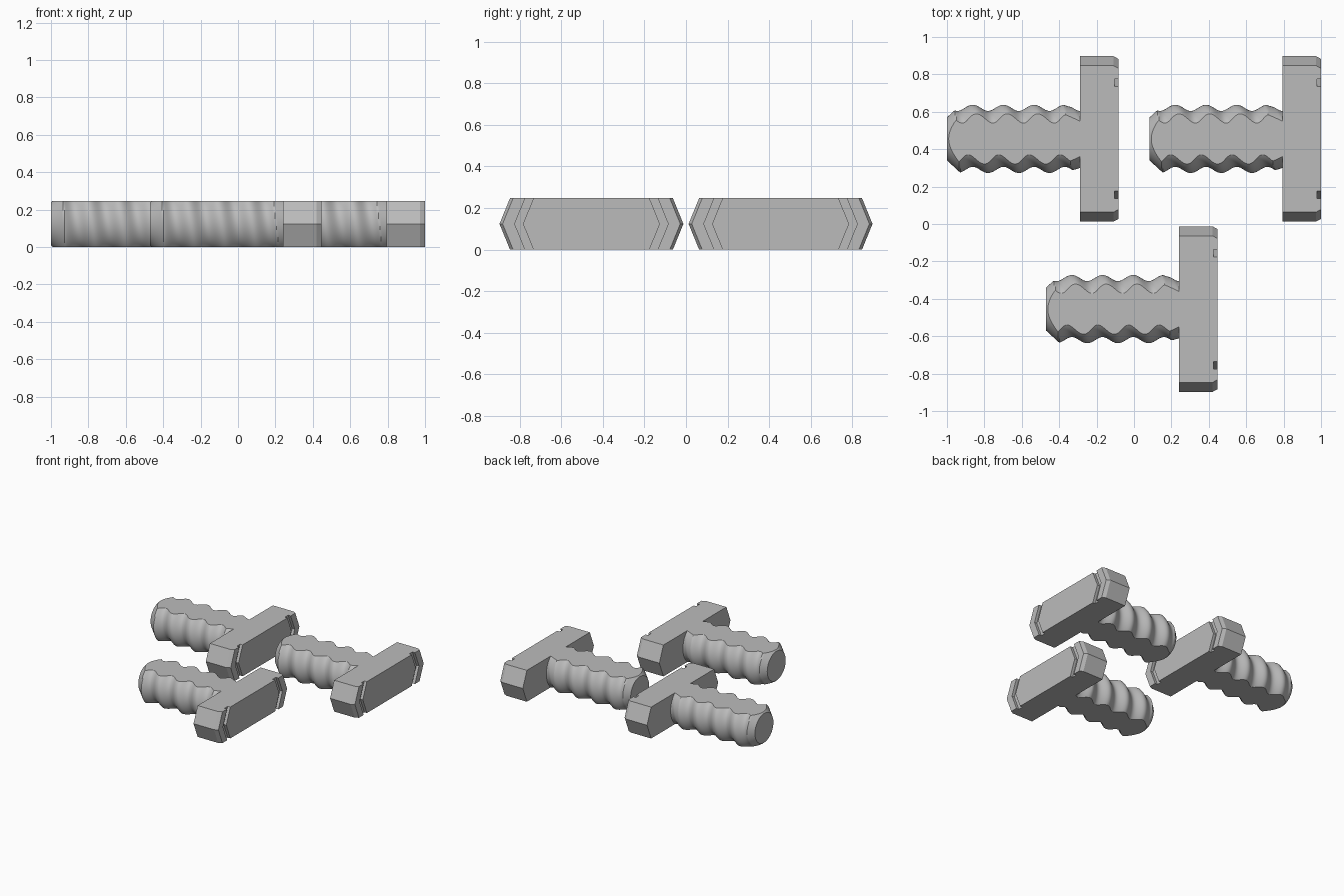
import bpy, bmesh, math
from mathutils import Vector

if "Cube" in bpy.data.objects:
    bpy.data.objects.remove(bpy.data.objects["Cube"], do_unlink=True)

HEIGHT = 0.247
MID = HEIGHT / 2
BACK, FACE = -0.289, -0.083      # bar extent along x
PITCH = 0.164                    # spacing of the spiral ridges

grey = bpy.data.materials.new("plain grey")
grey.use_nodes = True
colour = (0.5, 0.5, 0.5, 1)
grey.diffuse_color = colour
grey.node_tree.nodes["Principled BSDF"].inputs["Base Color"].default_value = colour


def finish(bm, name, smooth):
    bmesh.ops.recalc_face_normals(bm, faces=bm.faces)
    for f in bm.faces:
        f.smooth = smooth
    mesh = bpy.data.meshes.new(name)
    bm.to_mesh(mesh)
    bm.free()
    mesh.materials.append(grey)
    if smooth:
        mesh.set_sharp_from_angle(angle=math.radians(28))
    return mesh


def skin(bm, rings):
    """Join closed rings of points into a capped solid."""
    loops = [[bm.verts.new(p) for p in ring] for ring in rings]
    for a, b in zip(loops, loops[1:]):
        n = len(a)
        for i in range(n):
            j = (i + 1) % n
            bm.faces.new((a[i], a[j], b[j], b[i]))
    bm.faces.new(loops[0])
    bm.faces.new(loops[-1])


def grip_radius(x, angle):
    ridge = 0.166 + 0.0165 * math.cos(math.tau * (x + 0.862) / PITCH - angle)
    nose = 0.115 + 0.92 * (x + 1)
    root = 0.18 - 0.3 * (x + 0.37)
    return min(ridge, nose, root)


def build_grip():
    """Spiral-ridged round grip, sliced flat above and below."""
    bm = bmesh.new()
    steps, sides = 100, 72
    rings = []
    for s in range(steps + 1):
        x = -1 + (BACK + 1) * s / steps
        ring = []
        for k in range(sides):
            a = math.tau * k / sides
            r = grip_radius(x, a)
            ring.append((x, r * math.cos(a), MID + r * math.sin(a)))
        rings.append(ring)
    skin(bm, rings)
    for z, up in ((HEIGHT, 1), (0, -1)):
        cut = bmesh.ops.bisect_plane(
            bm, geom=bm.verts[:] + bm.edges[:] + bm.faces[:],
            plane_co=Vector((0, 0, z)), plane_no=Vector((0, 0, up)), clear_outer=True)
        edges = [e for e in cut["geom_cut"] if isinstance(e, bmesh.types.BMEdge)]
        bmesh.ops.edgeloop_fill(bm, edges=edges)
    return finish(bm, "grip", True)


def build_bar():
    """Cross bar with pointed ends, bevelled tips and chevron grooves."""
    # plan of one end: x and distance inward from the tip
    end = [(BACK, 0), (FACE - 0.027, 0), (FACE, 0.015), (FACE, 0.073),
           (FACE - 0.022, 0.073), (FACE - 0.022, 0.113), (FACE, 0.113)]
    rings = []
    for z, half in ((0, 0.392), (MID, 0.4425), (HEIGHT, 0.392)):
        plan = [(x, half - d, z) for x, d in end]
        plan += [(x, d - half, z) for x, d in reversed(end)]
        rings.append(plan)
    bm = bmesh.new()
    skin(bm, rings)
    return finish(bm, "bar", False)


# three identical handles laid out in a triangle
parts = {"grip": build_grip(), "cross_bar": build_bar()}
layout = {"back_right": (0, 0.455), "back_left": (1.083, 0.455), "front": (0.53, -0.455)}
for place, (x, y) in layout.items():
    for part, mesh in parts.items():
        obj = bpy.data.objects.new(place + "_" + part, mesh)
        obj.location = (x, y, 0)
        bpy.context.collection.objects.link(obj)
